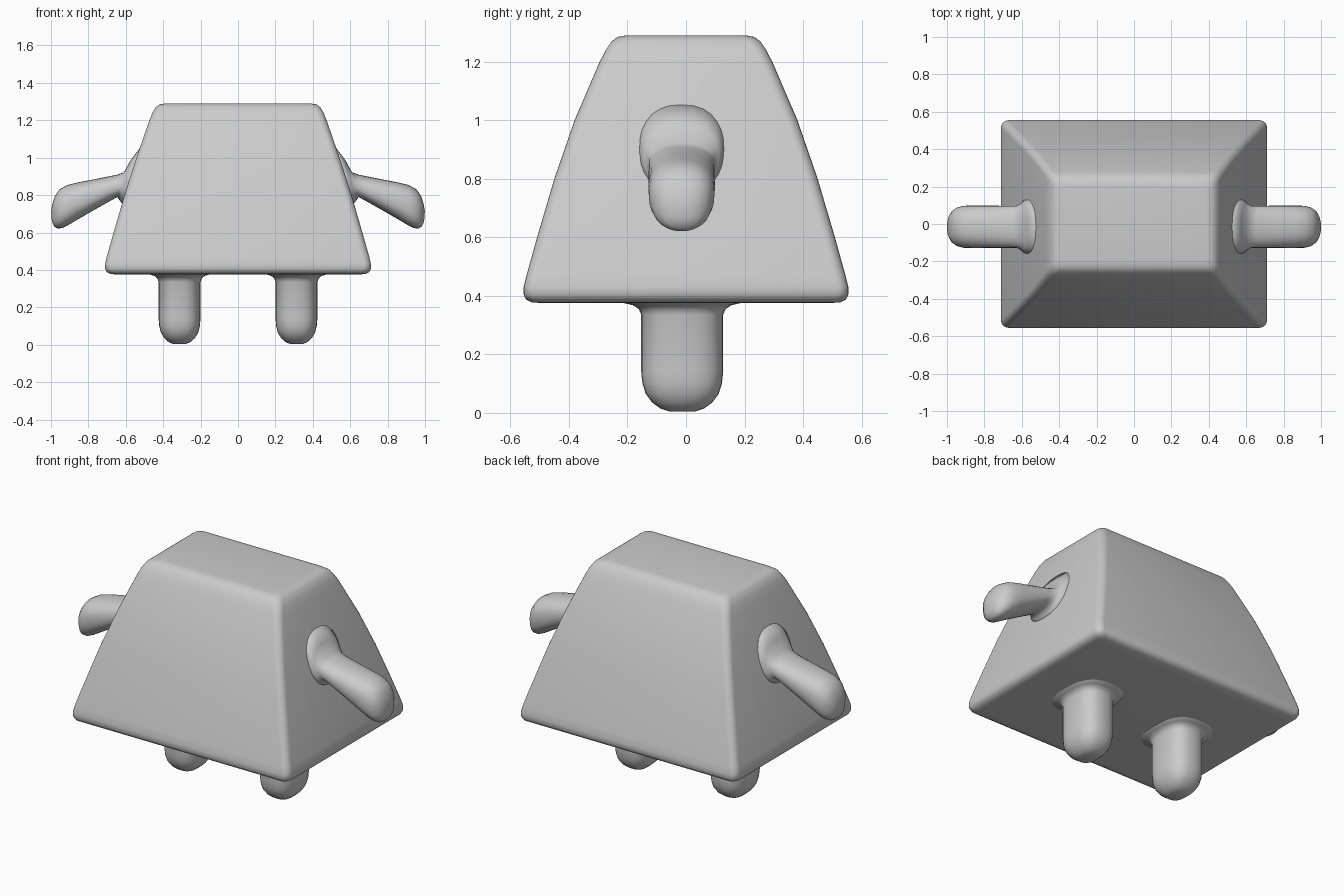
import bpy, bmesh
from math import cos, sin, pi
from mathutils import Vector

if "Cube" in bpy.data.objects:
    bpy.data.objects.remove(bpy.data.objects["Cube"])


def rounded_rect(hx, hy, r, n=5):
    """Closed outline with rounded corners, counter-clockwise."""
    pts = []
    for k, (sx, sy) in enumerate([(1, 1), (-1, 1), (-1, -1), (1, -1)]):
        for i in range(n + 1):
            a = (k + i / n) * pi / 2
            pts.append((sx * (hx - r) + r * cos(a), sy * (hy - r) + r * sin(a)))
    return pts


def oval(a, b, power=2.4, n=28):
    """Slightly squared oval outline."""
    def s(v):
        return abs(v) ** (2 / power) * (1 if v >= 0 else -1)
    return [(a * s(cos(2 * pi * i / n)), b * s(sin(2 * pi * i / n))) for i in range(n)]


def loft(name, rings, angle=60):
    """Skin a list of equal-length rings and cap both ends."""
    bm = bmesh.new()
    loops = [[bm.verts.new(p) for p in ring] for ring in rings]
    for lo, hi in zip(loops, loops[1:]):
        n = len(lo)
        for i in range(n):
            j = (i + 1) % n
            bm.faces.new((lo[i], lo[j], hi[j], hi[i]))
    bm.faces.new(loops[0][::-1])
    bm.faces.new(loops[-1])
    bmesh.ops.recalc_face_normals(bm, faces=bm.faces)
    for f in bm.faces:
        f.smooth = True
    me = bpy.data.meshes.new(name)
    bm.to_mesh(me)
    bm.free()
    ob = bpy.data.objects.new(name, me)
    bpy.context.collection.objects.link(ob)
    return ob


# Body: tapered block with soft edges and gently bulging sides (z, half x, half y)
body_profile = [
    (0.375, 0.64, 0.49), (0.378, 0.68, 0.527), (0.388, 0.701, 0.547),
    (0.405, 0.71, 0.555), (0.43, 0.711, 0.555), (0.47, 0.702, 0.545),
    (0.6, 0.665, 0.509), (0.8, 0.607, 0.45), (1.0, 0.543, 0.381),
    (1.2, 0.474, 0.295), (1.24, 0.458, 0.274), (1.27, 0.44, 0.254),
    (1.285, 0.42, 0.233), (1.29, 0.39, 0.205)]
loft("body", [[(x, y, z) for x, y in rounded_rect(hx, hy, 0.04)]
              for z, hx, hy in body_profile])

# Legs: rounded stubs that flare into the underside (z, scale)
leg_profile = [(0.004, 0.3), (0.014, 0.52), (0.035, 0.73), (0.065, 0.89),
               (0.1, 0.97), (0.14, 1), (0.335, 1), (0.355, 1.06),
               (0.368, 1.2), (0.376, 1.45), (0.385, 1.5)]
# Arms: drooping paddles given by upper and lower edge points and half depth
arm_profile = [
    ((0.49, 1.10), (0.60, 0.73), 0.17),
    ((0.575, 0.985), (0.628, 0.765), 0.125),
    ((0.61, 0.922), (0.645, 0.79), 0.112),
    ((0.65, 0.908), (0.69, 0.765), 0.112),
    ((0.75, 0.888), (0.77, 0.72), 0.113),
    ((0.86, 0.867), (0.86, 0.668), 0.114),
    ((0.915, 0.853), (0.91, 0.638), 0.112),
    ((0.955, 0.83), (0.94, 0.624), 0.103),
    ((0.98, 0.793), (0.965, 0.621), 0.085),
    ((0.993, 0.75), (0.983, 0.632), 0.06),
    ((0.999, 0.715), (0.995, 0.66), 0.032)]

for side, s in (("right", 1), ("left", -1)):
    loft(side + "_leg", [[(s * 0.3125 + x, y - 0.013, z)
                          for x, y in oval(0.112 * k, 0.14 * k, 2.6)]
                         for z, k in leg_profile])
    rings = []
    for top, bottom, depth in arm_profile:
        t, b = Vector(top), Vector(bottom)
        mid, half = (t + b) / 2, (t - b) / 2
        rings.append([(s * (mid.x + half.x * v), u - 0.015, mid.y + half.y * v)
                      for u, v in oval(depth, 1)])
    loft(side + "_arm", rings)
